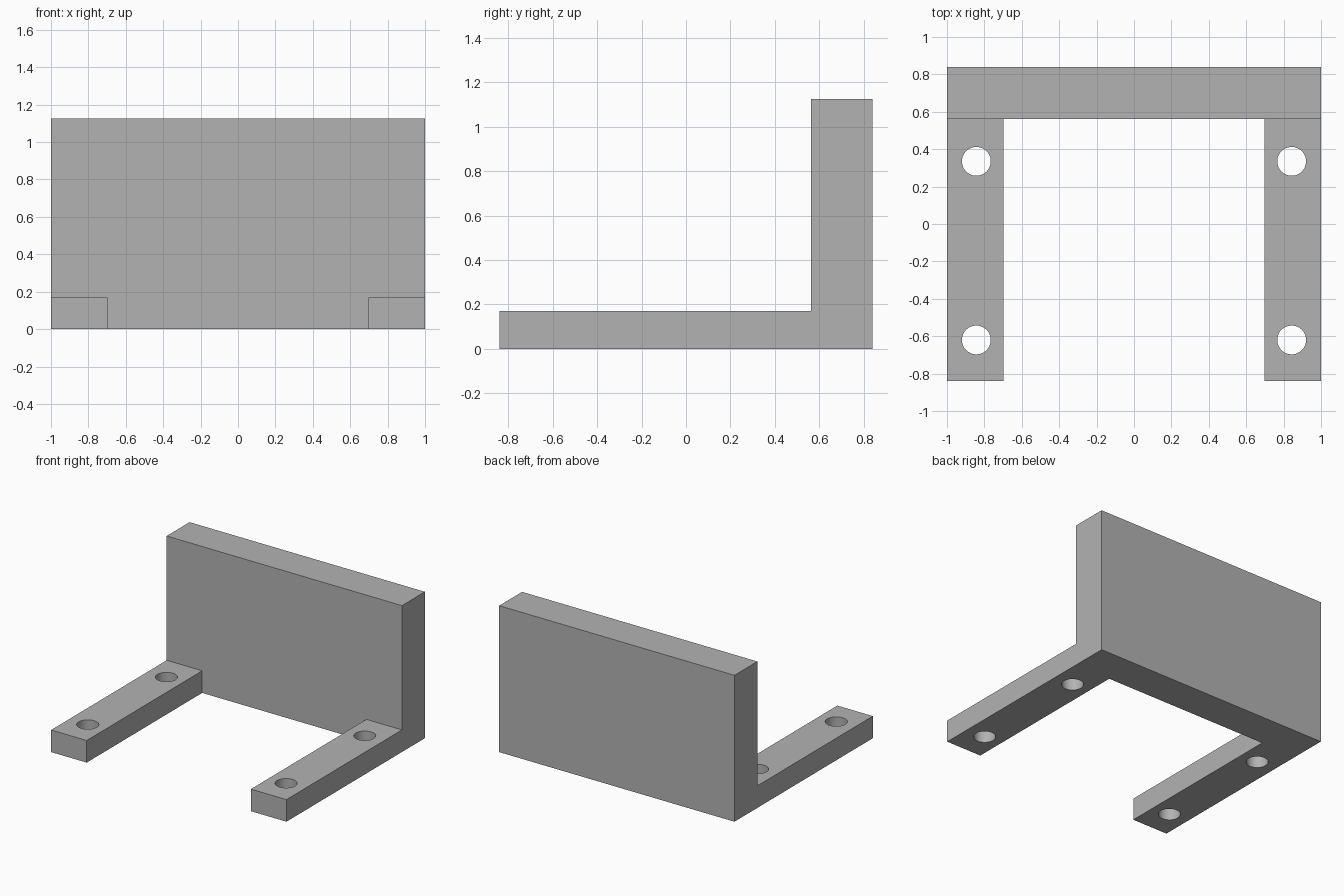
import bpy
import bmesh
from mathutils import Matrix

default_cube = bpy.data.objects.get("Cube")
if default_cube:
    bpy.data.objects.remove(default_cube, do_unlink=True)

# Main dimensions
HALF_WIDTH, HALF_DEPTH, HEIGHT = 1.0, 0.84, 1.125
WALL_FRONT, LEG_HEIGHT, LEG_INNER = 0.562, 0.17, 0.698
HOLE_X, HOLE_YS, HOLE_RADIUS = 0.843, (-0.62, 0.335), 0.077

grey = bpy.data.materials.new("plain_grey")
grey.use_nodes = True
grey.diffuse_color = (0.45, 0.45, 0.45, 1)
grey.node_tree.nodes["Principled BSDF"].inputs["Base Color"].default_value = grey.diffuse_color


def make_object(name, bm):
    bmesh.ops.recalc_face_normals(bm, faces=bm.faces)
    mesh = bpy.data.meshes.new(name)
    bm.to_mesh(mesh)
    bm.free()
    mesh.materials.append(grey)
    obj = bpy.data.objects.new(name, mesh)
    bpy.context.collection.objects.link(obj)
    return obj


def extrude_profile(name, profile, half_width):
    """Extrude a (y, z) outline symmetrically along x."""
    bm = bmesh.new()
    face = bm.faces.new([bm.verts.new((-half_width, y, z)) for y, z in profile])
    result = bmesh.ops.extrude_face_region(bm, geom=[face])
    moved = [v for v in result["geom"] if isinstance(v, bmesh.types.BMVert)]
    bmesh.ops.translate(bm, verts=moved, vec=(2 * half_width, 0, 0))
    return make_object(name, bm)


# L-shaped body: upright wall with a low foot
bracket = extrude_profile("bracket", [
    (-HALF_DEPTH, 0), (HALF_DEPTH, 0), (HALF_DEPTH, HEIGHT),
    (WALL_FRONT, HEIGHT), (WALL_FRONT, LEG_HEIGHT), (-HALF_DEPTH, LEG_HEIGHT),
], HALF_WIDTH)

# Gap that splits the foot into two legs
gap = extrude_profile("gap_cutter", [
    (-1, -0.1), (WALL_FRONT, -0.1), (WALL_FRONT, 0.3), (-1, 0.3),
], LEG_INNER)

# Four vertical screw holes, mirrored across the legs
bm = bmesh.new()
for x in (-HOLE_X, HOLE_X):
    for y in HOLE_YS:
        bmesh.ops.create_cone(bm, cap_ends=True, segments=48, radius1=HOLE_RADIUS,
                              radius2=HOLE_RADIUS, depth=0.5,
                              matrix=Matrix.Translation((x, y, LEG_HEIGHT / 2)))
holes = make_object("hole_cutter", bm)

# Cut the body, then discard the cutters
bpy.ops.object.select_all(action="DESELECT")
bracket.select_set(True)
bpy.context.view_layer.objects.active = bracket
for cutter in (gap, holes):
    cutter.hide_render = True
    cut = bracket.modifiers.new(cutter.name, "BOOLEAN")
    cut.operation = "DIFFERENCE"
    cut.solver = "EXACT"
    cut.object = cutter
    bpy.ops.object.modifier_apply(modifier=cut.name)
    bpy.data.objects.remove(cutter, do_unlink=True)

bpy.ops.object.shade_smooth_by_angle()
